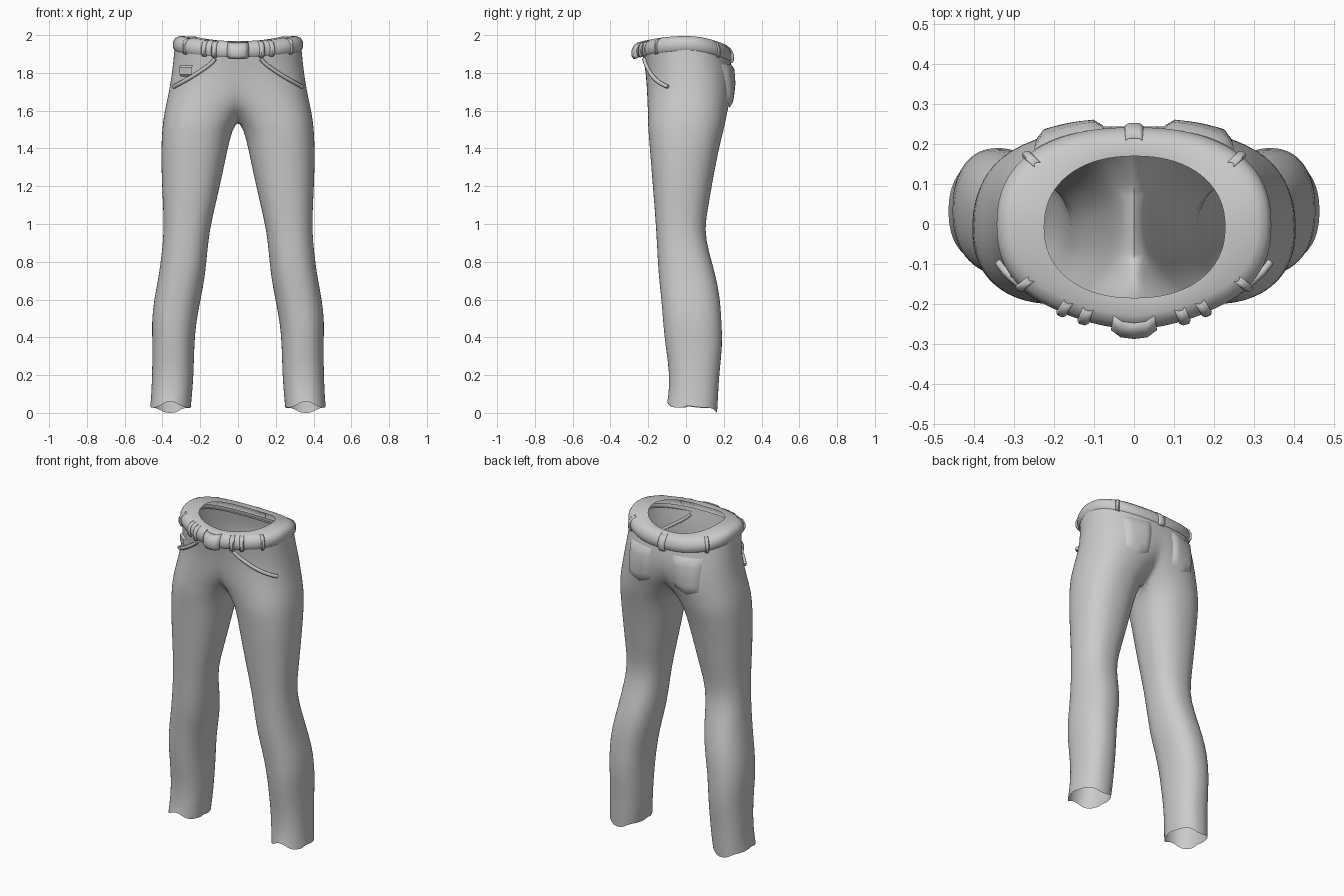
import bpy, bmesh
from math import sin, cos, pi, acos
from mathutils import Vector
from mathutils.bvhtree import BVHTree

if "Cube" in bpy.data.objects:
    bpy.data.objects.remove(bpy.data.objects["Cube"])

mat = bpy.data.materials.new("grey cloth")
mat.use_nodes = True
GREY = (0.6, 0.6, 0.6, 1)
mat.diffuse_color = GREY
mat.node_tree.nodes["Principled BSDF"].inputs["Base Color"].default_value = GREY


def finish(name, bm, angle=40):
    bmesh.ops.recalc_face_normals(bm, faces=bm.faces)
    me = bpy.data.meshes.new(name)
    bm.to_mesh(me)
    bm.free()
    ob = bpy.data.objects.new(name, me)
    bpy.context.collection.objects.link(ob)
    me.materials.append(mat)
    bpy.ops.object.select_all(action="DESELECT")
    ob.select_set(True)
    bpy.context.view_layer.objects.active = ob
    bpy.ops.object.shade_smooth_by_angle(angle=angle * pi / 180)
    return ob


def skin(bm, rings, closed=True):
    """Join successive rows of points with quads."""
    rows = [[bm.verts.new(p) for p in r] for r in rings]
    n = len(rows[0])
    for a, b in zip(rows, rows[1:]):
        for i in range(n if closed else n - 1):
            j = (i + 1) % n
            bm.faces.new((a[i], a[j], b[j], b[i]))


def spow(v, e):
    return abs(v) ** e * (1 if v > 0 else -1)


def oval(t, x0, x1, y0, y1, e):
    return ((x0 + x1) / 2 + (x1 - x0) / 2 * spow(cos(t), e),
            (y0 + y1) / 2 + (y1 - y0) / 2 * spow(sin(t), e))


def band_top(y):
    return 1.995 - (0.03 if y < 0 else 0.06) * (y / 0.24) ** 2


# Trouser body: one leg and hip half, mirrored
# height, inner x, outer x, front y, back y
SECTIONS = [
    (0.03, .25, .465, -.10, .165), (0.08, .245, .46, -.095, .17), (0.2, .235, .455, -.085, .175),
    (0.36, .232, .452, -.11, .195), (0.48, .222, .458, -.122, .188), (0.6, .198, .445, -.13, .182),
    (0.72, .175, .42, -.145, .16), (0.85, .163, .403, -.152, .122), (0.97, .15, .392, -.158, .096),
    (1.1, .12, .397, -.168, .12), (1.25, .085, .405, -.18, .145), (1.4, .055, .407, -.192, .175),
    (1.5, .03, .402, -.2, .2), (1.55, -.012, .396, -.203, .212), (1.6, -.07, .388, -.206, .224),
    (1.67, -.16, .372, -.207, .238), (1.75, -.25, .357, -.21, .248), (1.82, -.31, .347, -.216, .244),
    (1.9, -.335, .335, -.232, .232)]
ARC, FLAT = 30, 8


def section(k):
    z, x0, x1, y0, y1 = SECTIONS[k]
    e = 0.88
    cx, rx = (x0 + x1) / 2, (x1 - x0) / 2
    cut = 0.86 * pi if x0 > 0 else acos(-(min(1, max(0, cx / rx)) ** (1 / e)))
    pts = [oval(-cut + 2 * cut * i / ARC, x0, x1, y0, y1, e) for i in range(ARC + 1)]
    if x0 > 0:
        pts += [oval(cut + 2 * (pi - cut) * i / FLAT, x0, x1, y0, y1, e) for i in range(1, FLAT)]
    else:
        pts[0], pts[-1] = (0, pts[0][1]), (0, pts[-1][1])
        ya, yb = pts[-1][1], pts[0][1]
        pts += [(0, ya + (yb - ya) * i / FLAT) for i in range(1, FLAT)]
    out = []
    for x, y in pts:
        h = z
        if k == 0:                                  # hem hangs lower at the heel
            h = 0.028 - 0.16 * (y - 0.03) + 0.014 * cos((x - 0.36) * 40) * (-1 if y > 0 else 1)
            h = max(0, h)
        if k == len(SECTIONS) - 1:                  # top edge follows the waistband
            h = band_top(y) - 0.055
        out.append((x, y, h))
    return out


bm = bmesh.new()
skin(bm, [section(k) for k in range(len(SECTIONS))])
middle = [f for f in bm.faces if all(abs(v.co.x) < 1e-5 for v in f.verts)]
bmesh.ops.delete(bm, geom=middle, context="FACES")
half = bm.verts[:] + bm.edges[:] + bm.faces[:]
bmesh.ops.mirror(bm, geom=half, axis="X", merge_dist=0.0005)
bmesh.ops.remove_doubles(bm, verts=bm.verts, dist=0.0005)
tree = BVHTree.FromBMesh(bm)
body = finish("trouser_body", bm, 80)
body.modifiers.new("smooth", "SUBSURF").levels = 1
body.modifiers["smooth"].render_levels = 1

# Waistband: bulging outside, flat lining running inward to the opening
STEPS = 72
# outward offset, share of band height
BAND = [(-.012, 0), (.006, 0), (.016, .2), (.016, .6), (.004, .88), (-.02, 1)]


def band_point(t, off, share):
    x, y = oval(t, -.328 - off, .328 + off, -.228 - off, .226 + off, 0.85)
    if sin(t) < 0:                                  # front comes to a soft point
        y -= 0.022 * max(0, 1 - abs(x) / 0.2)
    top = band_top(y)
    return Vector((x, y, top - 0.078 * (1 - share)))


bm = bmesh.new()
angles = [2 * pi * i / STEPS for i in range(STEPS)]
rings = [[band_point(t, o, s) for t in angles] for o, s in BAND]
lining = []
for t in angles:
    x, y = oval(t, -.225, .228, -.185, .17, 0.9)
    lining.append((x, y, band_point(t, -.02, 1).z - 0.003))
skin(bm, rings + [lining])
finish("waistband", bm, 50)


# Belt loops and buckle: curved straps standing on the band
def strap(name, t, width, lift):
    b = bmesh.new()
    rows = []
    profile = [(o + lift, s) for o, s in BAND[1:]]
    profile[0] = (profile[0][0], -0.06)
    for k in range(5):
        a = t + width * (k / 4 - 0.5)
        edge = 0.35 if k in (0, 4) else 1
        rows.append([band_point(a, o - lift * (1 - edge), s) for o, s in profile])
    skin(b, rows, closed=False)
    ob = finish(name, b)
    solid = ob.modifiers.new("thickness", "SOLIDIFY")
    solid.thickness = 0.01


for i, deg in enumerate((-118, -108, -72, -62, -37, -143, 42, 90, 138)):
    strap("belt_loop_%d" % (i + 1), deg * pi / 180, 0.085, 0.011)
strap("buckle", -pi / 2, 0.24, 0.022)


def on_cloth(x, z, side, lift):
    """Point on the cloth seen from the front (-1) or back (1)."""
    hit, normal, _, _ = tree.ray_cast(Vector((x, side, z)), Vector((0, -side, 0)))
    if hit is None:
        hit, normal, _, _ = tree.find_nearest(Vector((x, 0, z)))
    if normal.y * side < 0:
        normal = -normal
    return hit + normal * lift


# Front pocket piping, back pockets
for s, label in ((1, "left"), (-1, "right")):
    cu = bpy.data.curves.new(label + "_pocket_piping", "CURVE")
    cu.dimensions = "3D"
    cu.bevel_depth = 0.011
    cu.bevel_resolution = 2
    cu.use_fill_caps = True
    sp = cu.splines.new("POLY")
    sp.points.add(12)
    for i, p in enumerate(sp.points):
        u = i / 12
        x = 0.12 + 0.215 * u
        z = 1.875 - 0.15 * u ** 0.8
        p.co = (*on_cloth(s * x, z, -1, 0.006), 1)
    cu.materials.append(mat)
    ob = bpy.data.objects.new(label + "_pocket_piping", cu)
    bpy.context.collection.objects.link(ob)

    b = bmesh.new()
    rows = []
    for i in range(9):
        u = i / 8
        row = []
        for j in range(9):
            v = j / 8
            z = 1.845 - 0.2 * u - 0.03 * u * (1 - abs(2 * v - 1))
            x = 0.075 + 0.175 * v + 0.012 * u * (1 - 2 * v)
            rim = i in (0, 8) or j in (0, 8)
            row.append(on_cloth(s * x, z, 1, 0.002 if rim else 0.016))
        rows.append(row)
    skin(b, rows, closed=False)
    finish(label + "_back_pocket", b, 60)

# Small tab by the right front pocket
b = bmesh.new()
skin(b, [[on_cloth(-0.30 + 0.03 * j, z, -1, lift) for j in range(3)]
         for z, lift in ((1.84, .002), (1.83, .014), (1.79, .012), (1.78, .002))], closed=False)
finish("coin_pocket_tab", b)
